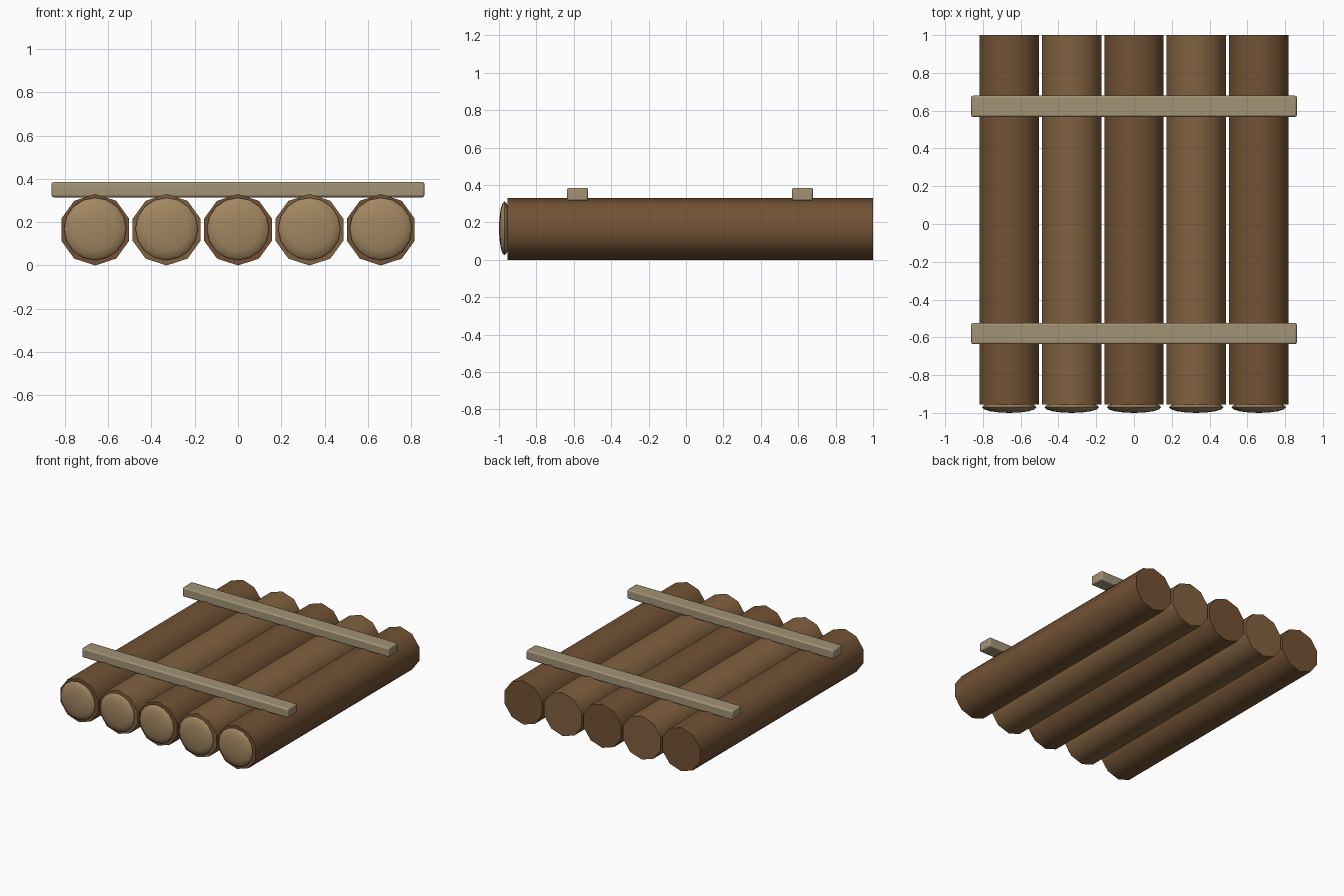
import bpy
from math import radians

if "Cube" in bpy.data.objects:
    bpy.data.objects.remove(bpy.data.objects["Cube"])

def material(name, color):
    m = bpy.data.materials.new(name)
    m.diffuse_color = (*color, 1)
    m.use_nodes = True
    m.node_tree.nodes["Principled BSDF"].inputs["Base Color"].default_value = m.diffuse_color
    return m

dark_bark = material("dark_bark", (0.17, 0.085, 0.035))
light_bark = material("light_bark", (0.22, 0.12, 0.05))
cut_wood = material("cut_wood", (0.36, 0.24, 0.12))
plank_wood = material("plank_wood", (0.36, 0.29, 0.18))

def finish(name, mat, angle):
    ob = bpy.context.object
    ob.name = name
    ob.data.materials.append(mat)
    bpy.ops.object.transform_apply(location=False, rotation=True, scale=True)
    bpy.ops.object.shade_smooth_by_angle(angle=radians(angle))
    return ob

R = 0.165
for i in range(5):
    x = (i - 2) * 0.33
    # ten-sided log with a vertex at the top
    bpy.ops.mesh.primitive_cylinder_add(vertices=10, radius=R, depth=1.955,
        location=(x, 0.0225, R), rotation=(radians(90), 0, 0))
    finish(f"log_{i + 1}", light_bark if i % 2 else dark_bark, 40)
    # slightly domed cut end at the front
    bpy.ops.mesh.primitive_uv_sphere_add(segments=16, ring_count=8, radius=1,
        location=(x, -0.97, 0.169), rotation=(radians(90), 0, 0))
    bpy.context.object.scale = (0.144, 0.144, 0.03)
    finish(f"log_end_{i + 1}", cut_wood, 80)

# cross planks with softened edges
for name, y in (("front_plank", -0.58), ("back_plank", 0.623)):
    bpy.ops.mesh.primitive_cube_add(size=1, location=(0, y, 0.35))
    bpy.context.object.scale = (1.724, 0.113, 0.07)
    ob = finish(name, plank_wood, 30)
    bevel = ob.modifiers.new("soft_edges", 'BEVEL')
    bevel.width = 0.01
    bevel.segments = 2
